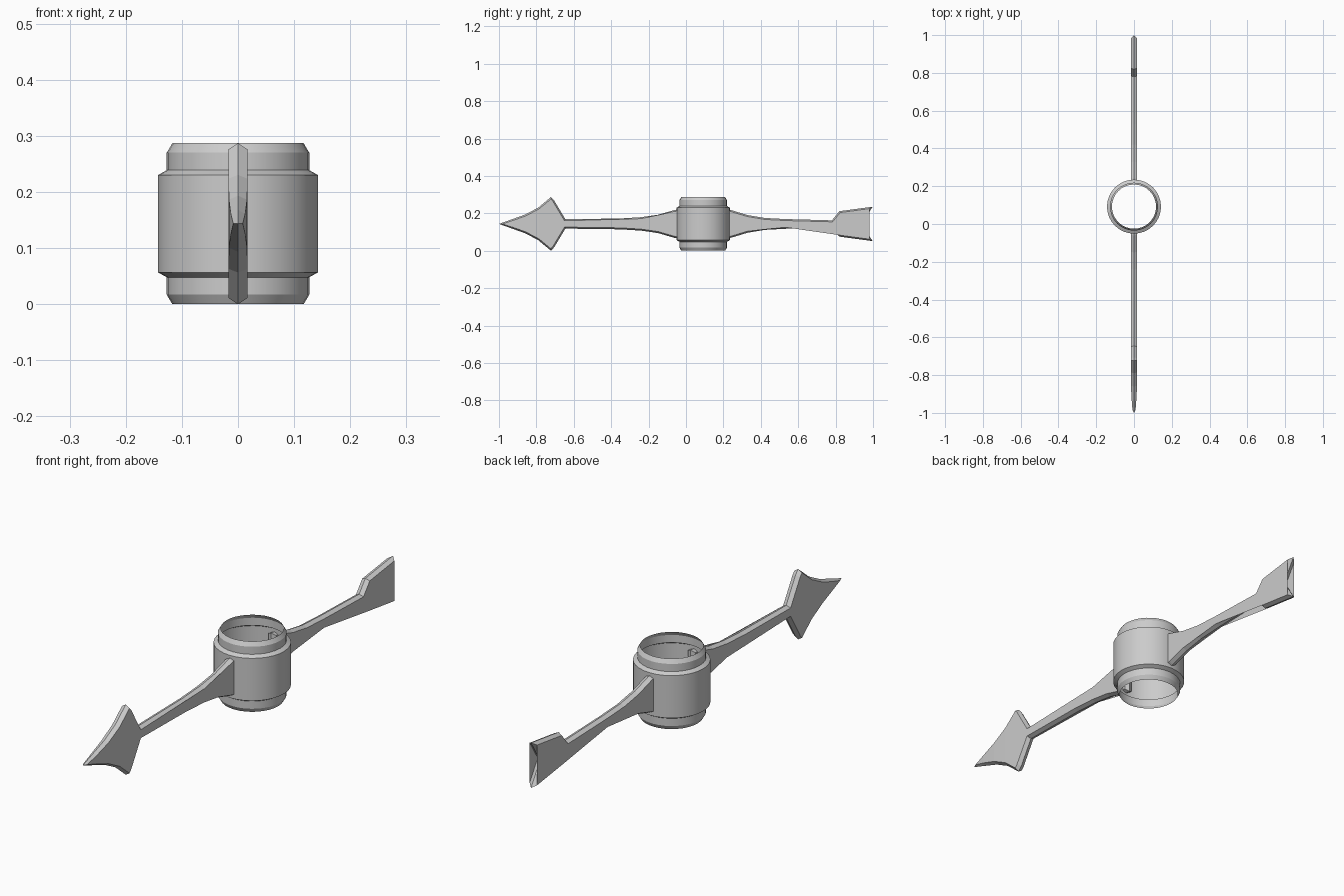
import bpy, bmesh, math
from mathutils import Vector

if "Cube" in bpy.data.objects:
    bpy.data.objects.remove(bpy.data.objects["Cube"])

MID = 0.1435      # height of the arrow axis
HALF = 0.017      # half thickness of the arrow
INSET = 0.008     # width of the edge chamfer
CENTRE_Y = 0.092  # collar axis


def finish(name, bm):
    bmesh.ops.recalc_face_normals(bm, faces=bm.faces)
    mesh = bpy.data.meshes.new(name)
    bm.to_mesh(mesh)
    bm.free()
    ob = bpy.data.objects.new(name, mesh)
    bpy.context.collection.objects.link(ob)
    return ob


def lathe(name, profile, sides=32):
    bm = bmesh.new()
    rings = []
    for r, z in profile:
        rings.append([bm.verts.new((r * math.cos(2 * math.pi * i / sides),
                                    CENTRE_Y + r * math.sin(2 * math.pi * i / sides), z))
                      for i in range(sides)])
    for a, b in zip(rings, rings[1:]):
        for i in range(sides):
            j = (i + 1) % sides
            bm.faces.new((a[i], a[j], b[j], b[i]))
    return finish(name, bm)


def inset_loop(pts, d):
    # mitred inward offset of a closed outline
    n = len(pts)
    area = sum(pts[i].x * pts[(i + 1) % n].y - pts[(i + 1) % n].x * pts[i].y for i in range(n))
    s = 1 if area > 0 else -1
    out = []
    for i, p in enumerate(pts):
        a = (p - pts[i - 1]).normalized()
        b = (pts[(i + 1) % n] - p).normalized()
        na, nb = Vector((-a.y, a.x)) * s, Vector((-b.y, b.x)) * s
        out.append(p + (na + nb) * d / max(1 + na.dot(nb), 0.3))
    return out


def blade(name, half):
    # half: (y, height above axis, thickness factor); mirrored below the axis
    full = half + [(y, -h, t) for y, h, t in reversed(half) if h > 0]
    pts = [Vector((y, h)) for y, h, t in full]
    inner = inset_loop(pts, INSET)
    bm = bmesh.new()
    ridge = [bm.verts.new((0, p.x, MID + p.y)) for p in pts]
    n = len(pts)
    for side in (-1, 1):
        loop = [bm.verts.new((side * HALF * f[2], p.x, MID + p.y)) for p, f in zip(inner, full)]
        for i in range(n):
            j = (i + 1) % n
            bm.faces.new((ridge[i], ridge[j], loop[j], loop[i]))
        face = bm.faces.new(loop)
        bmesh.ops.triangulate(bm, faces=[face])
    return finish(name, bm)


# Hollow collar with a wide middle band and chamfered necks
collar = lathe("collar", [(0.117, 0), (0.127, 0.017), (0.127, 0.048), (0.143, 0.057),
                          (0.143, 0.230), (0.127, 0.239), (0.127, 0.270), (0.117, 0.287)])
bpy.context.view_layer.objects.active = collar
collar.select_set(True)
bpy.ops.object.shade_smooth_by_angle(angle=math.radians(25))

# Pointed half: barbed head and flaring shaft
blade("arrow_head_shaft", [
    (-1.0, 0, 0.5), (-0.93, 0.025, 0.75), (-0.86, 0.05, 0.95), (-0.79, 0.087, 1),
    (-0.722, 0.1435, 1), (-0.705, 0.125, 1), (-0.645, 0.025, 1), (-0.35, 0.029, 1),
    (-0.24, 0.036, 1), (-0.15, 0.049, 1), (-0.06, 0.075, 1), (-0.028, 0.078, 1)])

# Rear half: flaring shaft and notched tail
blade("arrow_tail_shaft", [
    (0.212, 0.078, 1), (0.244, 0.073, 1), (0.33, 0.047, 1), (0.42, 0.032, 1),
    (0.53, 0.026, 1), (0.78, 0.019, 1), (0.82, 0.068, 1), (0.998, 0.092, 1),
    (0.94, 0, 1)])
